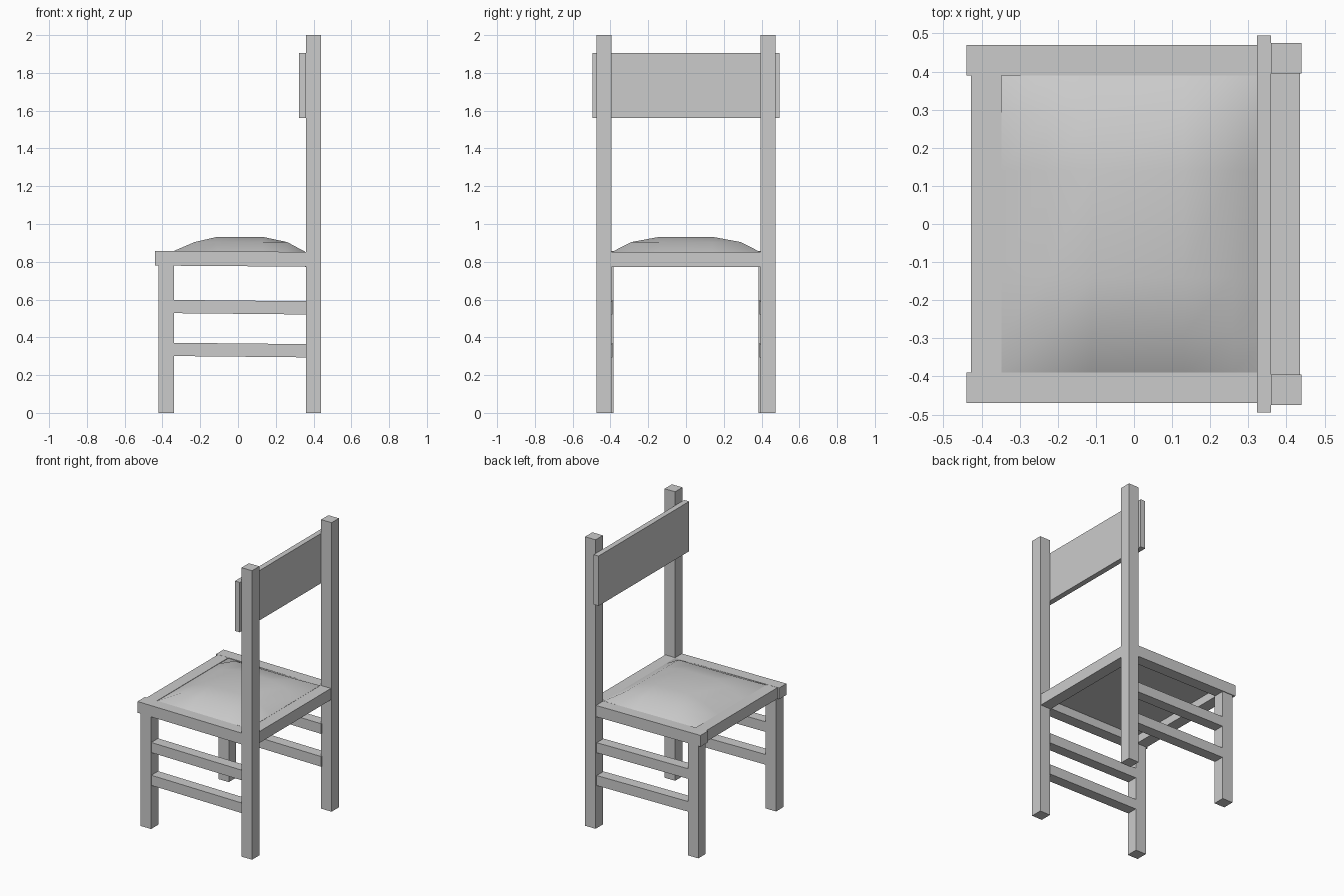
import bpy, bmesh, math

if "Cube" in bpy.data.objects:
    bpy.data.objects.remove(bpy.data.objects["Cube"])


def box(name, x, y, z, drop=0.0):
    """Box from (min, max) ranges; drop lowers its +x end slightly."""
    bm = bmesh.new()
    bmesh.ops.create_cube(bm, size=1)
    for v in bm.verts:
        end = v.co.x > 0
        v.co = [r[0] + (c + 0.5) * (r[1] - r[0]) for c, r in zip(v.co, (x, y, z))]
        if end:
            v.co.z -= drop
    me = bpy.data.meshes.new(name)
    bm.to_mesh(me)
    bm.free()
    ob = bpy.data.objects.new(name, me)
    bpy.context.collection.objects.link(ob)
    return ob


def pair(name, x, y, z, drop=0.0):
    """Same part on both sides of the chair."""
    box(name + "_right", x, y, z, drop)
    box(name + "_left", x, (-y[1], -y[0]), z, drop)


# Legs
pair("back_leg", (0.36, 0.44), (0.395, 0.475), (0, 2))
pair("front_leg", (-0.42, -0.34), (0.385, 0.465), (0, 0.78))

# Side rungs, sloping a little towards the back
for i, z in enumerate((0.301, 0.528)):
    pair(f"side_rung_{i + 1}", (-0.345, 0.365), (0.388, 0.462), (z, z + 0.07), 0.007)

# Seat frame
pair("side_rail", (-0.44, 0.36), (0.39, 0.47), (0.78, 0.858), 0.006)
box("front_rail", (-0.427, -0.347), (-0.39, 0.39), (0.78, 0.857))
box("back_rail", (0.355, 0.435), (-0.396, 0.396), (0.773, 0.852))

# Backrest board
box("backrest", (0.323, 0.36), (-0.495, 0.495), (1.56, 1.905))

# Padded seat: shallow stepped dome with a flat underside recessed in the frame
us = [-0.35, -0.23, -0.11, 0.13, 0.26, 0.356]
vs = [-0.39, -0.29, -0.14, 0.14, 0.29, 0.39]
f = [0, 0.65, 1, 1, 0.65, 0]
bm = bmesh.new()
top = [[bm.verts.new((x, y, 0.853 + 0.079 * min(f[i], f[j]))) for j, y in enumerate(vs)]
       for i, x in enumerate(us)]
for i in range(5):
    for j in range(5):
        bm.faces.new((top[i][j], top[i + 1][j], top[i + 1][j + 1], top[i][j + 1]))
rim = [e for e in bm.edges if e.is_boundary]
wall = bmesh.ops.extrude_edge_only(bm, edges=rim)["geom"]
for v in wall:
    if isinstance(v, bmesh.types.BMVert):
        v.co.z = 0.835
bmesh.ops.holes_fill(bm, edges=[e for e in bm.edges if e.is_boundary], sides=0)
bmesh.ops.recalc_face_normals(bm, faces=bm.faces)
me = bpy.data.meshes.new("seat_pad")
bm.to_mesh(me)
bm.free()
seat = bpy.data.objects.new("seat_pad", me)
bpy.context.collection.objects.link(seat)
bpy.context.view_layer.objects.active = seat
seat.select_set(True)
bpy.ops.object.shade_smooth_by_angle(angle=math.radians(40))
